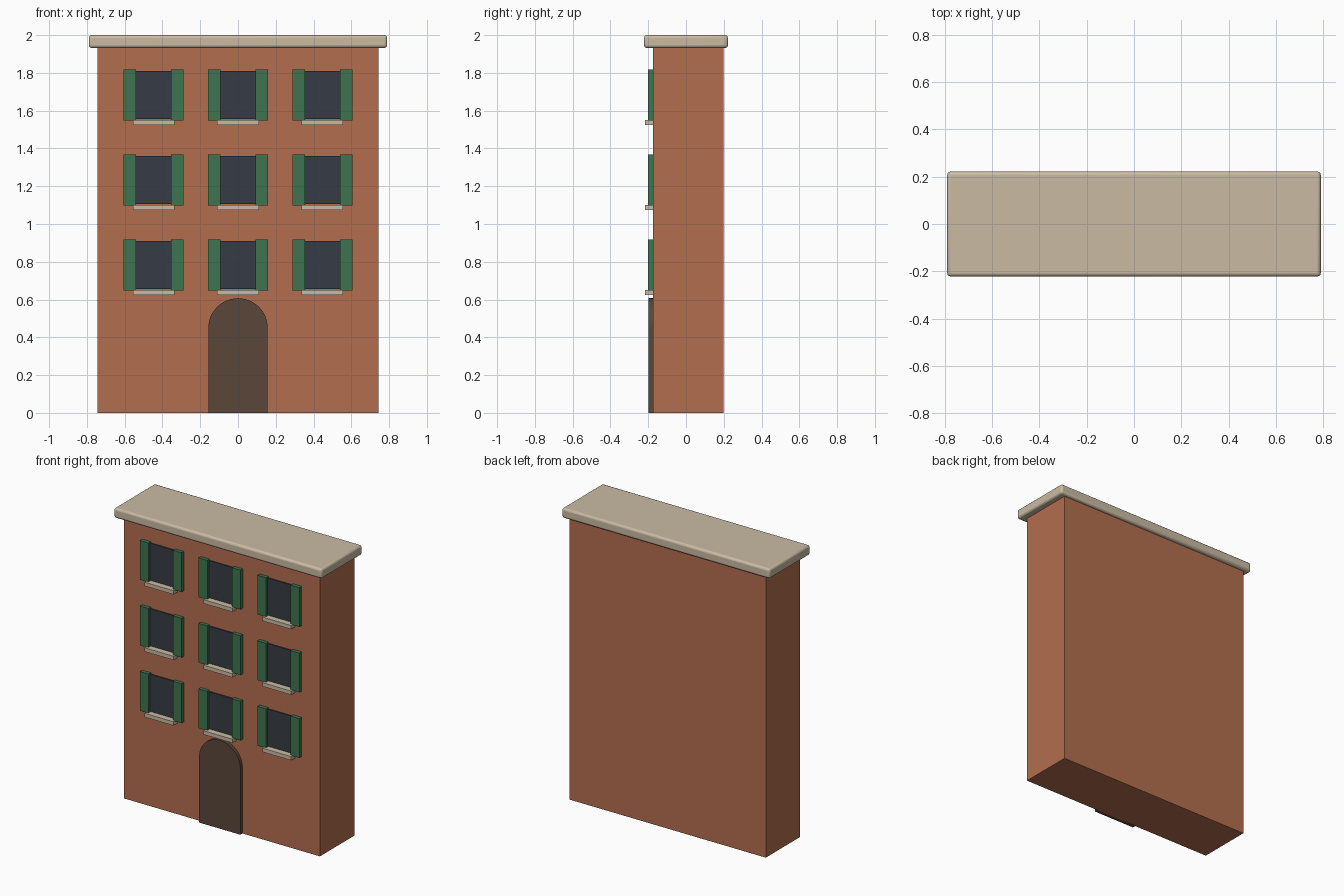
import bpy, bmesh, math

cube = bpy.data.objects.get("Cube")
if cube:
    bpy.data.objects.remove(cube, do_unlink=True)


def material(name, rgb):
    m = bpy.data.materials.new(name)
    m.use_nodes = True
    colour = (*rgb, 1)
    m.diffuse_color = colour
    bsdf = next(n for n in m.node_tree.nodes if n.type == 'BSDF_PRINCIPLED')
    bsdf.inputs["Base Color"].default_value = colour
    return m


brick = material("brick", (0.45, 0.155, 0.077))
stone = material("stone", (0.59, 0.50, 0.37))
green = material("shutter green", (0.05, 0.175, 0.082))
glass = material("dark glass", (0.037, 0.044, 0.058))
wood = material("dark wood", (0.10, 0.062, 0.042))


def finish(name, bm, mat):
    bmesh.ops.recalc_face_normals(bm, faces=bm.faces)
    mesh = bpy.data.meshes.new(name)
    bm.to_mesh(mesh)
    bm.free()
    mesh.materials.append(mat)
    ob = bpy.data.objects.new(name, mesh)
    bpy.context.collection.objects.link(ob)
    return ob


def box(name, x, y, z, mat):
    """Box from (min, max) pairs along each axis."""
    bm = bmesh.new()
    bmesh.ops.create_cube(bm, size=1)
    for v in bm.verts:
        v.co = [(lo + hi) / 2 + c * (hi - lo) for c, (lo, hi) in zip(v.co, (x, y, z))]
    return finish(name, bm, mat)


WALL = -0.175   # front wall plane

# Main block
box("walls", (-0.745, 0.745), (WALL, 0.198), (0, 1.94), brick)

# Roof slab with rounded edges
roof = box("roof_cornice", (-0.79, 0.79), (-0.222, 0.222), (1.932, 2.0), stone)
bevel = roof.modifiers.new("rounded edges", 'BEVEL')
bevel.width = 0.015
bevel.segments = 3

# Windows: pane, sill and a pair of shutters on each
for row, floor in enumerate(("lower", "middle", "upper")):
    z = 0.782 + row * 0.45
    for col, side in ((-1, "right"), (0, "centre"), (1, "left")):
        x = col * 0.447
        tag = f"{floor}_{side}"
        box(f"window_pane_{tag}", (x - 0.095, x + 0.095), (WALL - 0.008, WALL + 0.01),
            (z - 0.127, z + 0.128), glass)
        box(f"window_sill_{tag}", (x - 0.11, x + 0.11), (-0.218, WALL + 0.01),
            (z - 0.157, z - 0.131), stone)
        for s, hand in ((-1, "right"), (1, "left")):
            c = x + s * 0.126
            box(f"shutter_{hand}_{tag}", (c - 0.033, c + 0.033), (-0.2, WALL + 0.01),
                (z - 0.134, z + 0.136), green)

# Arched door: rectangle topped by a half circle
R, SPRING, STEPS = 0.157, 0.45, 24
outline = [(-R, 0), (R, 0)]
outline += [(R * math.cos(math.pi * i / STEPS), SPRING + R * math.sin(math.pi * i / STEPS))
            for i in range(STEPS + 1)]
bm = bmesh.new()
face = bm.faces.new([bm.verts.new((x, -0.198, z)) for x, z in outline])
side = bmesh.ops.extrude_face_region(bm, geom=[face])["geom"]
bmesh.ops.translate(bm, vec=(0, 0.033, 0),
                    verts=[g for g in side if isinstance(g, bmesh.types.BMVert)])
finish("arched_door", bm, wood)

# Smooth the rounded roof edge and the arch, keep corners sharp
bpy.ops.object.select_all(action='DESELECT')
for name in ("roof_cornice", "arched_door"):
    ob = bpy.data.objects[name]
    ob.select_set(True)
    bpy.context.view_layer.objects.active = ob
bpy.ops.object.shade_smooth_by_angle(angle=math.radians(35))
